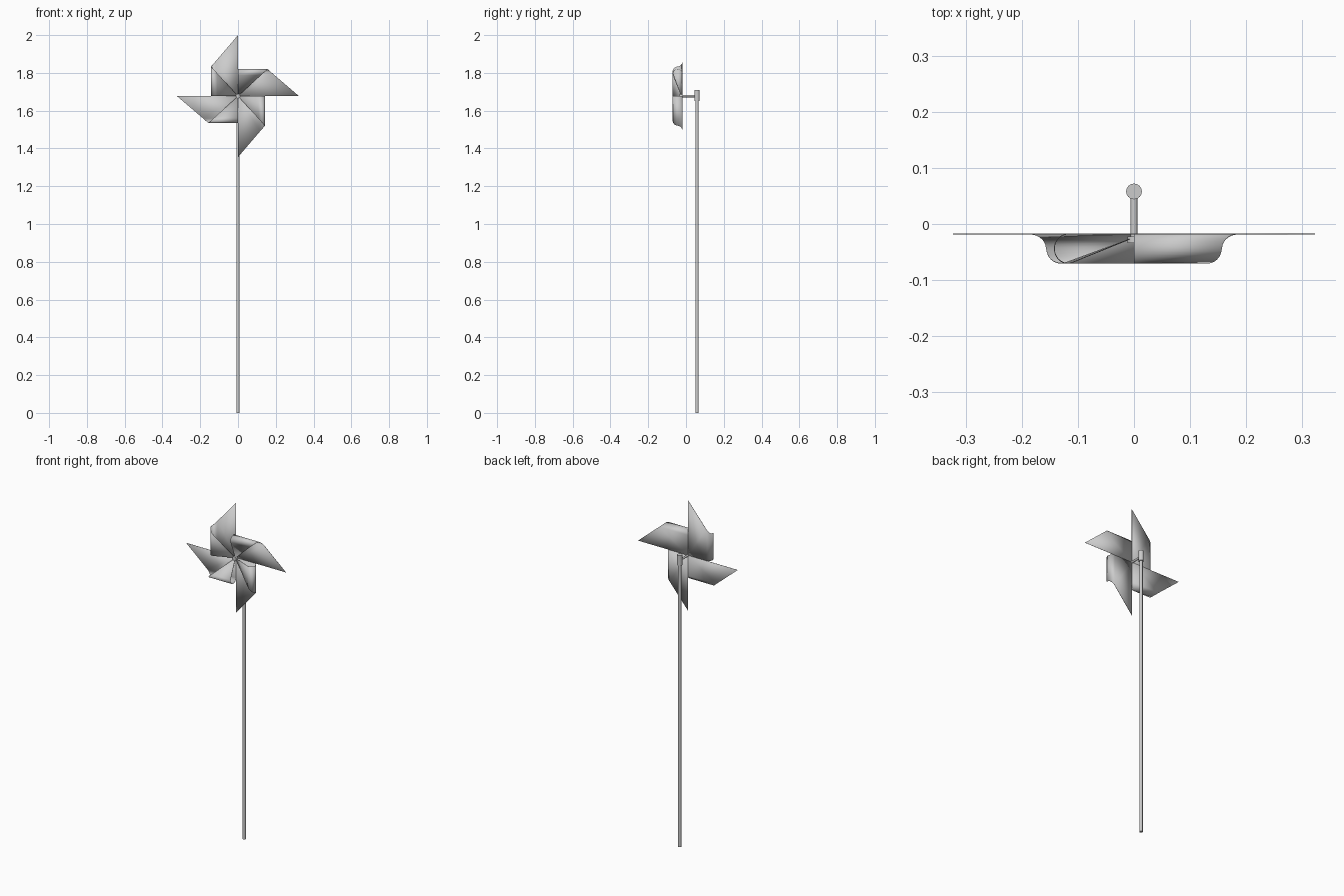
import bpy, bmesh
from math import sin, cos, pi, radians
from mathutils import Vector, Matrix

if "Cube" in bpy.data.objects:
    bpy.data.objects.remove(bpy.data.objects["Cube"])

HUB_Z = 1.677
TIP = 0.323
POLE_Y = 0.058


def rod(name, radius, start, end, sides=24):
    a, b = Vector(start), Vector(end)
    bpy.ops.mesh.primitive_cylinder_add(vertices=sides, radius=radius, depth=(b - a).length,
                                        location=(a + b) / 2)
    ob = bpy.context.object
    ob.name = name
    ob.rotation_mode = 'QUATERNION'
    ob.rotation_quaternion = (b - a).to_track_quat('Z', 'Y')
    bpy.ops.object.shade_smooth_by_angle(angle=radians(35))
    return ob


# Fold profile: (distance from blade axis, y, length along the blade)
profile = [(0, -0.018, TIP)]
for i in range(17):
    t = radians(198) * i / 16
    d = 0.118 + 0.024 * sin(t)
    length = TIP - 1.17 * d if t < pi / 2 else 1.1 * d
    profile.append((d, -0.044 + 0.026 * cos(t), length))
profile.append((0, -0.024, 0.0))

# Paper wheel: one folded blade repeated four times around the hub
bm = bmesh.new()
for k in range(4):
    turn = Matrix.Rotation(k * pi / 2, 4, 'Y')
    prev = None
    for d, y, length in profile:
        inner = bm.verts.new(turn @ Vector((-d, y, 0)))
        outer = bm.verts.new(turn @ Vector((-d, y, length))) if length > 0 else inner
        if prev:
            loop = [prev[0], prev[1], outer]
            if outer is not inner:
                loop.append(inner)
            bm.faces.new(loop)
        prev = (inner, outer)
mesh = bpy.data.meshes.new("paper_wheel")
bm.to_mesh(mesh)
bm.free()
wheel = bpy.data.objects.new("paper_wheel", mesh)
wheel.location.z = HUB_Z
bpy.context.collection.objects.link(wheel)
bpy.context.view_layer.objects.active = wheel
wheel.select_set(True)
bpy.ops.object.shade_smooth_by_angle(angle=radians(35))
paper = wheel.modifiers.new("paper_thickness", 'SOLIDIFY')
paper.thickness = 0.0015
paper.offset = 0

# Pin head, axle, stick and its cap
rod("pin_head", 0.012, (0, -0.034, HUB_Z), (0, -0.022, HUB_Z))
rod("axle", 0.006, (0, -0.024, HUB_Z), (0, POLE_Y, HUB_Z))
rod("stick", 0.009, (0, POLE_Y, 0), (0, POLE_Y, 1.66))
rod("stick_cap", 0.014, (0, POLE_Y, 1.65), (0, POLE_Y, 1.71))
